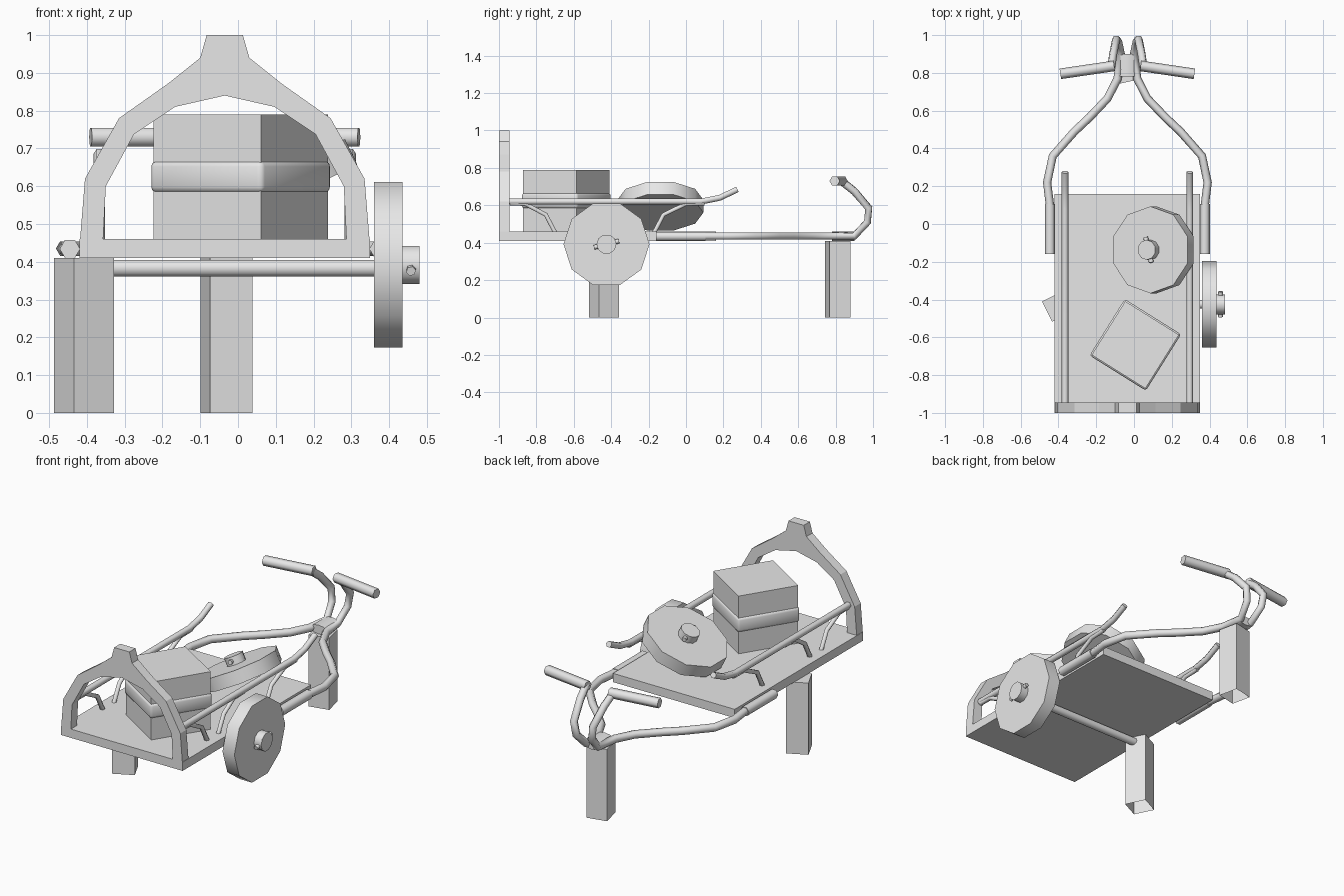
import bpy, bmesh
from math import radians
from mathutils import Matrix, Vector

if "Cube" in bpy.data.objects:
    bpy.data.objects.remove(bpy.data.objects["Cube"])

MID = -0.035  # centre line of the cart

grey = bpy.data.materials.new("plain_grey")
grey.use_nodes = True
grey.diffuse_color = (0.8, 0.8, 0.8, 1)
grey.node_tree.nodes["Principled BSDF"].inputs["Base Color"].default_value = (0.8, 0.8, 0.8, 1)


def finish(obj, name, smooth=None):
    obj.name = name
    obj.data.materials.clear()
    obj.data.materials.append(grey)
    if smooth:
        bpy.ops.object.select_all(action='DESELECT')
        obj.select_set(True)
        bpy.context.view_layer.objects.active = obj
        bpy.ops.object.shade_smooth_by_angle(angle=radians(smooth))
    return obj


def from_bmesh(name, bm, smooth=None):
    mesh = bpy.data.meshes.new(name)
    bmesh.ops.recalc_face_normals(bm, faces=bm.faces)
    bm.to_mesh(mesh)
    bm.free()
    obj = bpy.data.objects.new(name, mesh)
    bpy.context.collection.objects.link(obj)
    return finish(obj, name, smooth)


def box(name, centre, size, turn=0, open_bottom=False, round_by=0):
    bm = bmesh.new()
    bmesh.ops.create_cube(bm, size=1)
    bmesh.ops.scale(bm, vec=size, verts=bm.verts)
    if round_by:
        bmesh.ops.bevel(bm, geom=bm.edges[:], offset=round_by, segments=2,
                        profile=0.5, affect='EDGES')
    if open_bottom:
        low = [f for f in bm.faces if f.calc_center_median().z < -size[2] * 0.49]
        bmesh.ops.delete(bm, geom=low, context='FACES')
    bm.transform(Matrix.Translation(centre) @ Matrix.Rotation(radians(turn), 4, 'Z'))
    return from_bmesh(name, bm, 50 if round_by else None)


def cylinder(name, a, b, radius, sides, frame=Matrix(), smooth=50):
    a, b = Vector(a), Vector(b)
    bm = bmesh.new()
    bmesh.ops.create_cone(bm, cap_ends=True, segments=sides, radius1=radius,
                          radius2=radius, depth=(b - a).length)
    spin = Vector((0, 0, 1)).rotation_difference(b - a).to_matrix().to_4x4()
    bm.transform(frame @ Matrix.Translation((a + b) / 2) @ spin)
    return from_bmesh(name, bm, smooth)


def tube(name, points, radius):
    curve = bpy.data.curves.new(name, 'CURVE')
    curve.dimensions = '3D'
    curve.bevel_depth = radius
    curve.bevel_resolution = 1
    curve.use_fill_caps = True
    spline = curve.splines.new('POLY')
    spline.points.add(len(points) - 1)
    for p, co in zip(spline.points, points):
        p.co = (*co, 1)
    obj = bpy.data.objects.new(name, curve)
    bpy.context.collection.objects.link(obj)
    bpy.ops.object.select_all(action='DESELECT')
    obj.select_set(True)
    bpy.context.view_layer.objects.active = obj
    bpy.ops.object.convert(target='MESH')
    return finish(bpy.context.object, name, 65)


def wheel(name, frame):
    # disc, hub and cross pin, built along the local z axis
    cylinder(name, (0, 0, -0.0375), (0, 0, 0.0375), 0.23, 10, frame)
    cylinder(name + "_hub", (0, 0, 0.03), (0, 0, 0.083), 0.053, 10, frame)
    cylinder(name + "_pin", (0.017, -0.067, 0.06), (-0.017, 0.067, 0.06), 0.013, 6, frame, 65)


# Deck
box("deck", (MID, -0.42, 0.435), (0.77, 1.16, 0.05))

# Front arch: mirrored outline extruded in depth
outer = [(0.383, 0.46), (0.37, 0.62), (0.28, 0.78), (0.15, 0.872), (0.065, 0.94), (0.048, 1.0)]
inner = [(0.132, 0.81), (0.24, 0.738), (0.315, 0.60), (0.322, 0.46)]
outline = outer + [(-x, z) for x, z in reversed(outer)]
outline += [(-x, z) for x, z in reversed(inner)] + [(0, 0.84)] + inner
bm = bmesh.new()
face = bm.faces.new([bm.verts.new((MID + x, -1, z)) for x, z in outline])
depth = bmesh.ops.extrude_face_region(bm, geom=[face])
bmesh.ops.translate(bm, vec=(0, 0.055, 0),
                    verts=[v for v in depth["geom"] if isinstance(v, bmesh.types.BMVert)])
from_bmesh("front_arch", bm)

# Support posts, open underneath
box("side_post", (-0.4075, -0.4375, 0.205), (0.119, 0.119, 0.41), 26.5, True)
box("rear_post", (-0.03, 0.812, 0.205), (0.115, 0.115, 0.41), 12.6, True)

# Axle, mounted wheel and tilted spare wheel
cylinder("axle", (-0.37, -0.425, 0.383), (0.38, -0.425, 0.383), 0.023, 10)
wheel("wheel", Matrix.Translation((0.398, -0.425, 0.392)) @ Matrix.Rotation(radians(90), 4, 'Y'))
wheel("spare_wheel", Matrix.Translation((0.103, -0.137, 0.595))
      @ Matrix.Rotation(radians(-26), 4, 'Y'))

# Crate with a rounded band
box("crate", (0.007, -0.64, 0.625), (0.335, 0.335, 0.33), -32)
box("crate_band", (0.007, -0.64, 0.625), (0.352, 0.352, 0.084), -32, round_by=0.015)

# Pull bars, grips and side rails, mirrored about the centre line
pull = [(0.41, -0.1, 0.435), (0.41, 0.1, 0.435), (0.425, 0.22, 0.435), (0.395, 0.36, 0.435),
        (0.28, 0.49, 0.435), (0.2, 0.565, 0.435), (0.105, 0.665, 0.435), (0.052, 0.77, 0.435),
        (0.035, 0.9, 0.435), (0.05, 0.97, 0.51), (0.06, 0.977, 0.585),
        (0.075, 0.9, 0.675), (0.085, 0.83, 0.73)]
rail = [(0.33, -0.95, 0.62), (0.33, 0.08, 0.62), (0.33, 0.18, 0.64), (0.33, 0.275, 0.685)]
# each strut: y of the top clamp ends, the bend and the foot
struts = [(-0.94, -0.86, -0.75, -0.70), (-0.37, -0.46, -0.55, -0.60), (0.1, 0.0, -0.12, -0.17)]

for side, sx in (("left", 1), ("right", -1)):
    def place(points):
        return [(MID + sx * x, y, z) for x, y, z in points]

    tube(side + "_pull_bar", place(pull), 0.022)
    tube(side + "_bar_sleeve", place([(0.41, -0.16, 0.434), (0.41, 0.105, 0.434)]), 0.027)
    tube(side + "_grip", place([(0.07, 0.837, 0.73), (0.355, 0.795, 0.73)]), 0.028)
    tube(side + "_rail", place(rail), 0.018)
    for i, (end, top, bend, foot) in enumerate(struts):
        tube(f"{side}_strut_{i + 1}", place([(0.33, end, 0.61), (0.33, top, 0.608),
             (0.33, bend, 0.55), (0.33, foot, 0.455)]), 0.013)

# Flat collar clamping the pull bars together
collar = cylinder("collar", (MID, 0.78, 0), (MID, 0.9, 0), 0.056, 12)
collar.data.transform(Matrix.Translation((0, 0, 0.435)) @ Matrix.Diagonal((1, 1, 0.45, 1)))
collar.data.transform(Matrix.Translation((MID * 0, 0, 0)))
